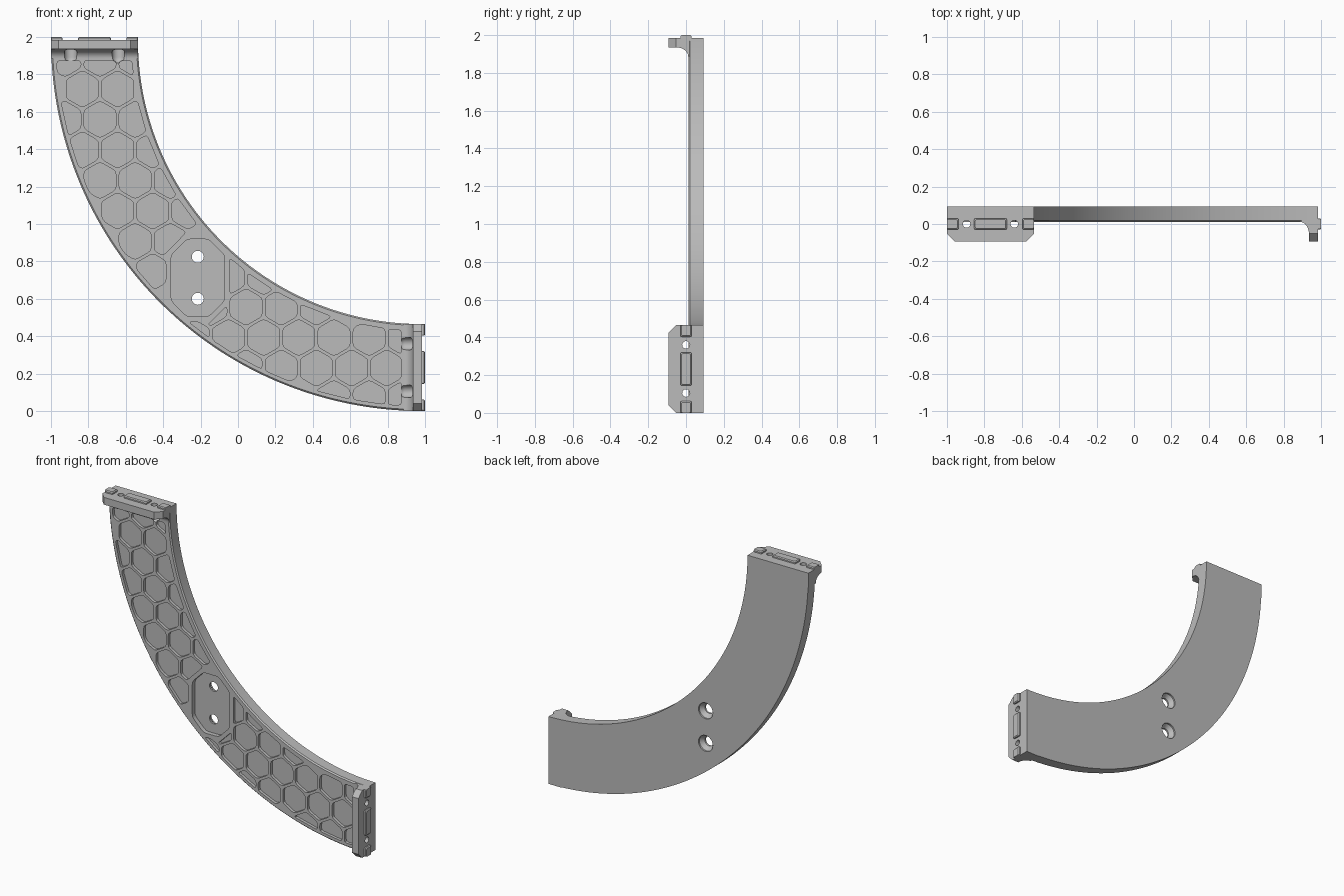
import bpy, bmesh
from math import sin, cos, pi, atan2, sqrt
from mathutils import Vector, Matrix

cube = bpy.data.objects.get("Cube")
if cube:
    bpy.data.objects.remove(cube)

CX, CZ, R_OUT, R_IN = 0.985, 1.985, 1.985, 1.52
FRONT, BACK, END = 0.012, 0.093, 1.985
# Reflection that carries the top end of the arc onto the side end
SWAP = Matrix(((0, 0, 1, -1), (0, 1, 0, 0), (1, 0, 0, 1), (0, 0, 0, 1)))
ENDS = (("top", Matrix.Identity(4)), ("side", SWAP))

grey = bpy.data.materials.new("light_grey")
grey.use_nodes = True
grey.diffuse_color = (0.5, 0.5, 0.5, 1)
grey.node_tree.nodes["Principled BSDF"].inputs["Base Color"].default_value = (0.5, 0.5, 0.5, 1)


def loft(bm, rings):
    """Bridge equal rings of points into a capped solid."""
    rows = [[bm.verts.new(p) for p in ring] for ring in rings]
    n = len(rows[0])
    for a, b in zip(rows, rows[1:]):
        for i in range(n):
            j = (i + 1) % n
            bm.faces.new((a[i], a[j], b[j], b[i]))
    bm.faces.new(rows[0])
    bm.faces.new(rows[-1])


def lathe(bm, profile, centre, axis):
    """Turn (radius, height) pairs about an axis through centre."""
    rot = Vector((0, 0, 1)).rotation_difference(Vector(axis)).to_matrix()
    loft(bm, [[Vector(centre) + rot @ Vector((r * cos(k * pi / 12), r * sin(k * pi / 12), h))
               for k in range(24)] for r, h in profile])


def make(name, bm):
    bmesh.ops.recalc_face_normals(bm, faces=bm.faces)
    mesh = bpy.data.meshes.new(name)
    bm.to_mesh(mesh)
    bm.free()
    mesh.materials.append(grey)
    ob = bpy.data.objects.new(name, mesh)
    bpy.context.collection.objects.link(ob)
    return ob


def activate(ob):
    bpy.ops.object.select_all(action='DESELECT')
    ob.select_set(True)
    bpy.context.view_layer.objects.active = ob


def combine(ob, other, operation):
    activate(ob)
    mod = ob.modifiers.new(operation, 'BOOLEAN')
    mod.operation, mod.solver, mod.object = operation, 'EXACT', other
    bpy.ops.object.modifier_apply(modifier=mod.name)
    bpy.data.objects.remove(other)


def clip(poly, point, normal):
    """Keep the part of a convex polygon on the normal's side of a line."""
    out = []
    for i, a in enumerate(poly):
        b = poly[(i + 1) % len(poly)]
        da, db = (a - point).dot(normal), (b - point).dot(normal)
        if da >= 0:
            out.append(a)
        if da * db < 0:
            out.append(a.lerp(b, da / (da - db)))
    return out


def rounded(poly, radius):
    out = []
    for i, p in enumerate(poly):
        a, b = poly[i - 1] - p, poly[(i + 1) % len(poly)] - p
        cut = min(radius, a.length * 0.4, b.length * 0.4)
        s, e = p + a.normalized() * cut, p + b.normalized() * cut
        out += [s, (s + 2 * p + e) / 4, e]
    return out


def area(poly):
    return abs(sum(p.x * q.y - q.x * p.y for p, q in zip(poly, poly[1:] + poly[:1]))) / 2


def pocket(bm, poly, floor):
    loft(bm, [[(p.x, y, p.y) for p in poly] for y in (-0.02, floor)])


# Quarter arc body with chamfered front edges
bm = bmesh.new()
section = ((R_IN, BACK), (R_OUT, BACK), (R_OUT, FRONT + 0.008), (R_OUT - 0.008, FRONT),
           (R_IN + 0.008, FRONT), (R_IN, FRONT + 0.008))
angles = [k * pi / 2 / 80 for k in range(81)]
loft(bm, [[(CX - r * cos(a), y, CZ - r * sin(a)) for r, y in section] for a in angles])
body = make("curved_bracket", bm)

# End flanges with a concave fillet and cut corners
profile = [(BACK, END), (-BACK, END), (-BACK, 1.935)]
profile += [(-0.05 + 0.062 * sin(k * pi / 16), 1.885 + 0.05 * cos(k * pi / 16)) for k in range(9)]
profile += [(BACK, 1.885)]
x0, x1 = CX - R_OUT, CX - R_IN
for name, mat in ENDS:
    bm = bmesh.new()
    loft(bm, [[mat @ Vector((x, max(y, limit), z)) for y, z in profile]
              for x, limit in ((x0, -0.052), (x0 + 0.04, -1), (x1 - 0.04, -1), (x1, -0.052))])
    combine(body, make(name + "_flange", bm), 'UNION')

# Screw holes and rounded clearance notches in the flanges
for name, mat in ENDS:
    notch = [(0.034, 1.938)] + [(0.034 * cos(k * pi / 14), 1.892 - 0.034 * sin(k * pi / 14))
                                for k in range(7)]
    for part, shape in (("notch", notch), ("hole", [(0.02, 1.9), (0.02, 2.02)])):
        bm = bmesh.new()
        for x in (-0.895, -0.64):
            lathe(bm, shape, (x, 0, 0), (0, 0, 1))
        bm.transform(mat)
        combine(body, make(name + "_" + part, bm), 'DIFFERENCE')

# Eight-sided recess
MID = Vector((-0.215, 0.712))
W, H, C = 0.143, 0.207, 0.085
octagon = [MID + Vector(p) for p in ((W, C - H), (W, H - C), (W - C, H), (C - W, H),
                                     (-W, H - C), (-W, C - H), (C - W, -H), (W - C, -H))]
bm = bmesh.new()
pocket(bm, rounded(octagon, 0.02), 0.042)
combine(body, make("mount_recess", bm), 'DIFFERENCE')

# Countersunk mounting holes
bm = bmesh.new()
for z in (0.825, 0.6):
    lathe(bm, ((0.032, 0), (0.032, 0.055), (0.055, 0.082), (0.055, 0.12)),
          (MID.x, 0, z), (0, 1, 0))
combine(body, make("mount_holes", bm), 'DIFFERENCE')

# Honeycomb pockets, trimmed to the rim, flanges and recess
PITCH, ROW, CELL = 0.188, 0.163, 0.0985
centre = Vector((CX, CZ))
bm = bmesh.new()
for anchor, upper in ((Vector((-0.832, 1.722)), True), (Vector((0.607, 0.23)), False)):
    for row in range(-10, 11):
        for col in range(-10, 11):
            c = anchor + Vector(((col + (row % 2) / 2) * PITCH, row * ROW))
            side = c.y - c.x
            if (upper and side < 1.1) or (not upper and side > 0.8):
                continue
            poly = [c + CELL * Vector((sin(k * pi / 3), cos(k * pi / 3))) for k in range(6)]
            out = (c - centre).normalized()
            poly = clip(poly, centre + out * (R_OUT - 0.028), -out)
            poly = clip(poly, centre + out * (R_IN + 0.035), out)
            poly = clip(poly, Vector((0, 1.873)), Vector((0, -1)))
            poly = clip(poly, Vector((0.873, 0)), Vector((-1, 0)))
            edges = []
            for i, p in enumerate(octagon):
                d = octagon[(i + 1) % 8] - p
                n = Vector((d.y, -d.x)).normalized()
                edges.append(((c - p).dot(n), p + n * 0.028, n))
            _, p, n = max(edges, key=lambda e: e[0])
            poly = clip(poly, p, n)
            # drop points that nearly coincide
            poly = [q for i, q in enumerate(poly) if (q - poly[i - 1]).length > 0.004]
            if len(poly) > 2 and area(poly) > 0.0022:
                pocket(bm, rounded(poly, 0.018), FRONT + 0.02)
combine(body, make("honeycomb_pockets", bm), 'DIFFERENCE')
activate(body)
bpy.ops.object.shade_smooth_by_angle(angle=pi / 6)

# Raised locating tabs on the end faces
for name, mat in ENDS:
    bm = bmesh.new()
    for a, b in ((x0, x0 + 0.062), (-0.855, -0.68), (x1 - 0.062, x1)):
        rings = []
        for z, inset in ((END - 0.01, 0), (END + 0.009, 0), (2.0, 0.006)):
            lo = a + (inset if a > x0 else 0)
            hi = b - (inset if b < x1 else 0)
            y = 0.03 - inset
            corners = [Vector(p) for p in ((lo, -y), (hi, -y), (hi, y), (lo, y))]
            rings.append([mat @ Vector((p.x, p.y, z)) for p in rounded(corners, 0.008)])
        loft(bm, rings)
    make(name + "_locating_tabs", bm)
